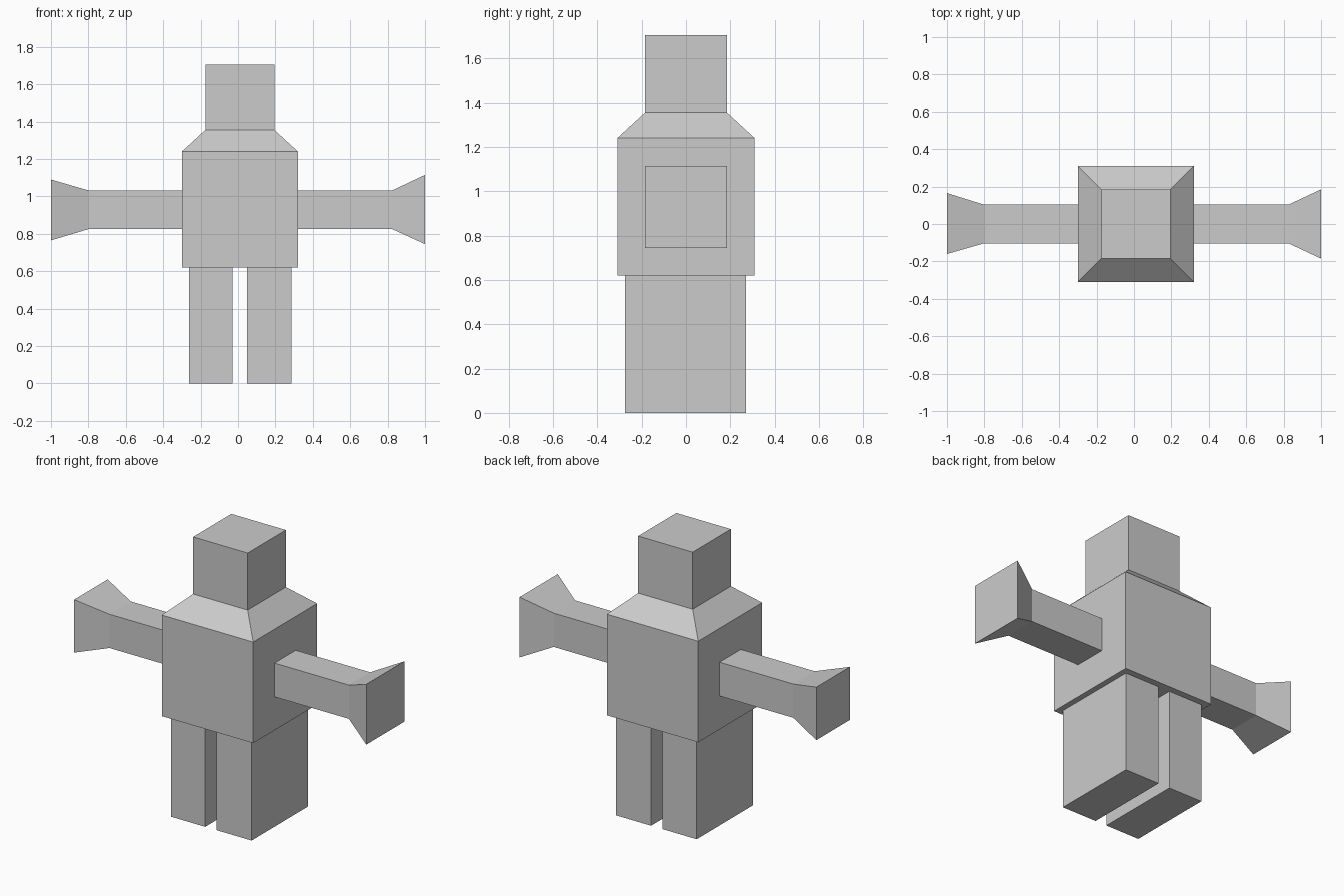
import bpy
import bmesh

cube = bpy.data.objects.get("Cube")
if cube:
    bpy.data.objects.remove(cube, do_unlink=True)

# One plain grey for the whole figure
grey = bpy.data.materials.new("plain_grey")
grey.use_nodes = True
colour = (0.6, 0.6, 0.6, 1)
grey.diffuse_color = colour
grey.node_tree.nodes["Principled BSDF"].inputs["Base Color"].default_value = colour


def loft(name, axis, sections, cap_start=False, cap_end=False):
    """Join rectangles (position, u0, u1, v0, v1) in ascending order along x or z."""
    bm = bmesh.new()
    rings = []
    for p, u0, u1, v0, v1 in sections:
        corners = [(u0, v0), (u1, v0), (u1, v1), (u0, v1)]
        rings.append([bm.verts.new((p, u, v) if axis == "x" else (u, v, p))
                      for u, v in corners])
    for a, b in zip(rings, rings[1:]):
        for i in range(4):
            j = (i + 1) % 4
            bm.faces.new((a[i], a[j], b[j], b[i]))
    if cap_start:
        bm.faces.new(rings[0][::-1])
    if cap_end:
        bm.faces.new(rings[-1])
    mesh = bpy.data.meshes.new(name)
    bm.to_mesh(mesh)
    bm.free()
    mesh.materials.append(grey)
    obj = bpy.data.objects.new(name, mesh)
    bpy.context.collection.objects.link(obj)


# Torso with sloping shoulders, and the head rising from them
wide = (-0.30, 0.32, -0.31, 0.31)
narrow = (-0.175, 0.195, -0.185, 0.185)
loft("torso", "z", [(0.62, *wide), (1.24, *wide), (1.355, *narrow)], cap_start=True)
loft("head", "z", [(1.355, *narrow), (1.705, *narrow)], cap_end=True)

# Arms, each ending in a flared hand
arm = (-0.103, 0.103, 0.825, 1.032)
left_palm = (-0.185, 0.185, 0.745, 1.115)
right_palm = (-0.16, 0.165, 0.765, 1.09)
loft("left_arm", "x", [(0.32, *arm), (0.825, *arm)])
loft("left_hand", "x", [(0.825, *arm), (1.0, *left_palm)], cap_end=True)
loft("right_arm", "x", [(-0.80, *arm), (-0.30, *arm)])
loft("right_hand", "x", [(-1.0, *right_palm), (-0.80, *arm)], cap_start=True)

# Legs
for name, x0, x1 in (("left_leg", 0.048, 0.285), ("right_leg", -0.262, -0.03)):
    foot = (x0, x1, -0.275, 0.27)
    loft(name, "z", [(0, *foot), (0.62, *foot)], cap_start=True)
